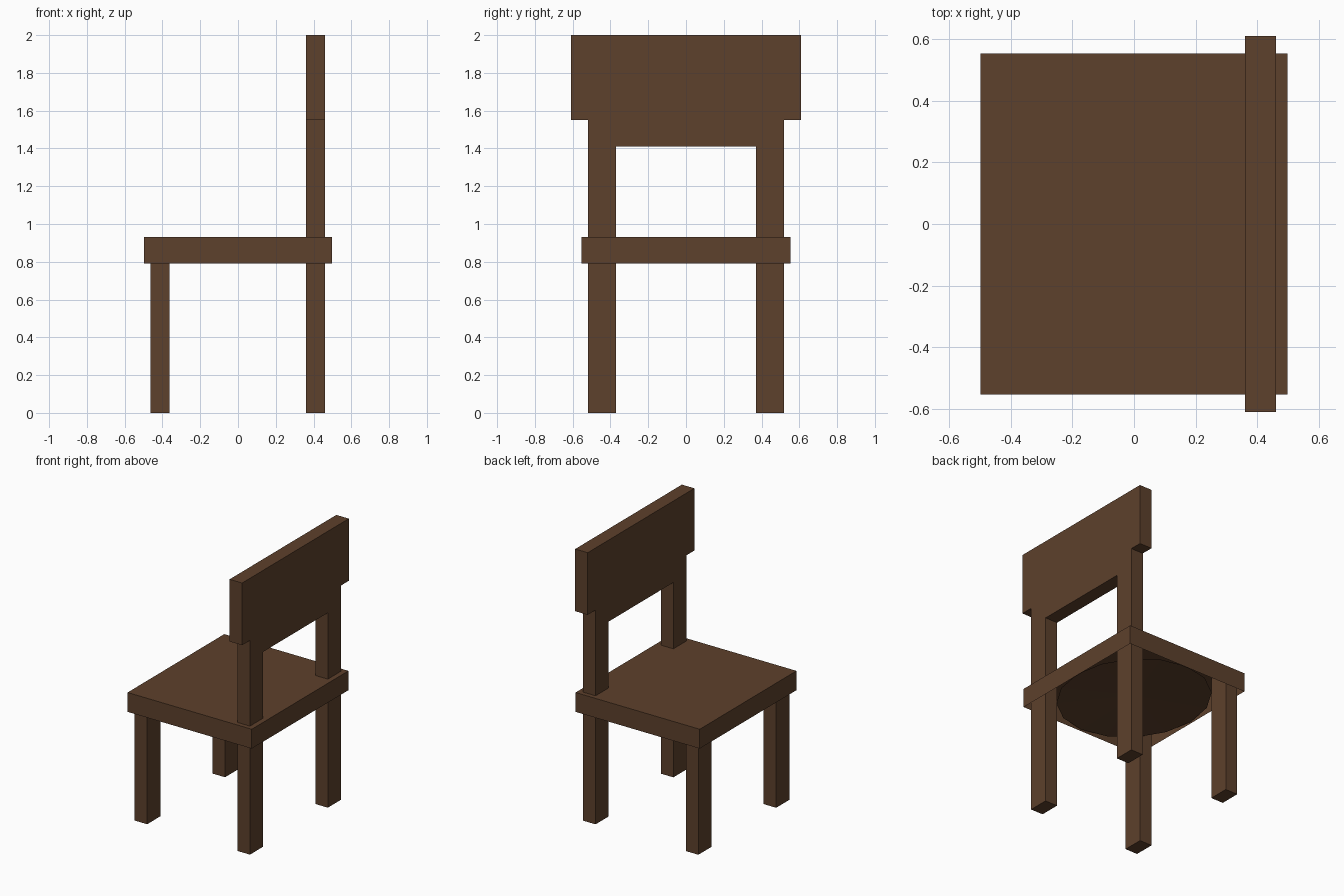
import bpy, bmesh, math
from mathutils import Vector

if "Cube" in bpy.data.objects:
    bpy.data.objects.remove(bpy.data.objects["Cube"])

wood = bpy.data.materials.new("brown wood")
wood.diffuse_color = (0.11, 0.052, 0.025, 1)
wood.use_nodes = True
wood.node_tree.nodes["Principled BSDF"].inputs["Base Color"].default_value = wood.diffuse_color


def finish(name, bm):
    me = bpy.data.meshes.new(name)
    bm.to_mesh(me)
    bm.free()
    me.materials.append(wood)
    ob = bpy.data.objects.new(name, me)
    bpy.context.collection.objects.link(ob)
    return ob


def box(name, lo, hi, open_bottom=False):
    bm = bmesh.new()
    bmesh.ops.create_cube(bm, size=1)
    for v in bm.verts:
        v.co = Vector([lo[i] if v.co[i] < 0 else hi[i] for i in range(3)])
    if open_bottom:
        bm.normal_update()
        down = [f for f in bm.faces if f.normal.z < -0.9]
        bmesh.ops.delete(bm, geom=down, context='FACES_ONLY')
    return finish(name, bm)


# Seat: shell that is open underneath
box("seat", (-0.497, -0.553, 0.79), (0.497, 0.553, 0.93), open_bottom=True)

# Shallow faceted oval panel under the seat
bm = bmesh.new()
n = 16
tip = bm.verts.new((0, 0, 0.82))
rim = [bm.verts.new((0.495 * math.cos(math.tau * i / n),
                     0.55 * math.sin(math.tau * i / n), 0.80)) for i in range(n)]
for i in range(n):
    bm.faces.new((tip, rim[(i + 1) % n], rim[i]))
finish("seat_underside", bm)

# Four legs
for side, s in (("right", 1), ("left", -1)):
    y0, y1 = sorted((s * 0.37, s * 0.52))
    box("front_leg_" + side, (-0.463, y0, 0), (-0.363, y1, 0.92))
    box("back_leg_" + side, (0.36, y0, 0), (0.46, y1, 0.92))

# Backrest: posts and wide top panel as one extruded profile
half = [(0.37, 1.41), (0.37, 0.92), (0.52, 0.92), (0.52, 1.55), (0.61, 1.55), (0.61, 2.0)]
profile = half + [(-y, z) for y, z in reversed(half)]
bm = bmesh.new()
face = bm.faces.new([bm.verts.new((0.36, y, z)) for y, z in profile])
ext = bmesh.ops.extrude_face_region(bm, geom=[face])
moved = [g for g in ext["geom"] if isinstance(g, bmesh.types.BMVert)]
bmesh.ops.translate(bm, verts=moved, vec=(0.10, 0, 0))
# Keep the back cap if the extrude removed it
if not any(all(abs(v.co.x - 0.36) < 1e-5 for v in f.verts) for f in bm.faces):
    edges = [e for e in bm.edges if all(abs(v.co.x - 0.36) < 1e-5 for v in e.verts)]
    bmesh.ops.contextual_create(bm, geom=edges)
bmesh.ops.recalc_face_normals(bm, faces=bm.faces[:])
finish("backrest", bm)
